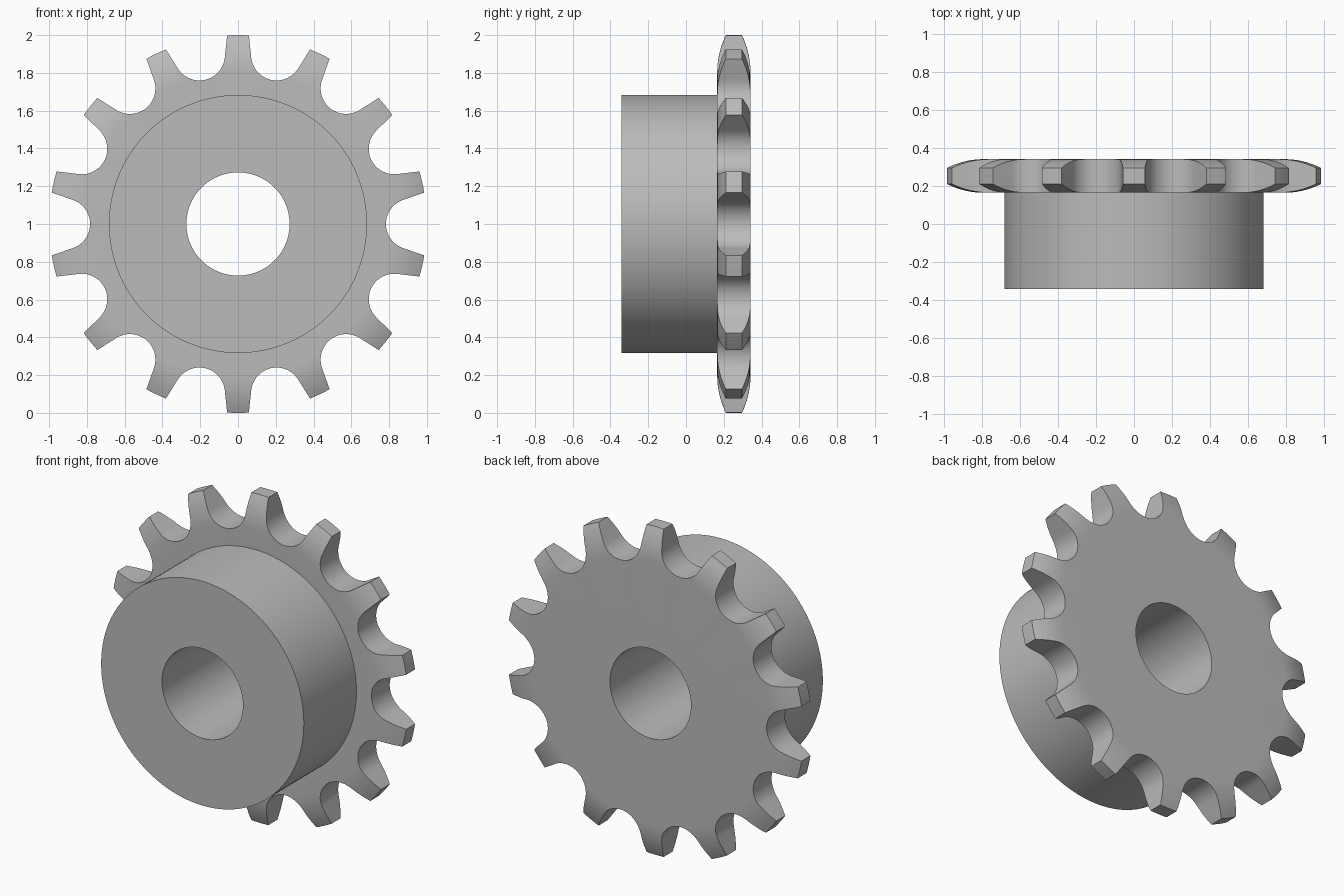
import bpy, bmesh, math
from mathutils import Matrix, Vector

cube = bpy.data.objects.get("Cube")
if cube:
    bpy.data.objects.remove(cube)

TEETH = 14
TIP_R, SIDE_R = 1.0, 0.80          # tooth tip, start of the side curve
HUB_R, BORE_R = 0.683, 0.273
FRONT, STEP, BACK = -0.342, 0.165, 0.342
SEAT_C, SEAT_R = 0.918, 0.135      # roller seat between two teeth
CENTRE = Vector((0, 0, 1))

steel = bpy.data.materials.new("plain_grey")
steel.use_nodes = True
grey = (0.5, 0.5, 0.5, 1)
steel.diffuse_color = grey
steel.node_tree.nodes["Principled BSDF"].inputs["Base Color"].default_value = grey


def make_object(name, bm):
    bmesh.ops.recalc_face_normals(bm, faces=bm.faces)
    mesh = bpy.data.meshes.new(name)
    bm.to_mesh(mesh)
    bm.free()
    mesh.materials.append(steel)
    obj = bpy.data.objects.new(name, mesh)
    bpy.context.collection.objects.link(obj)
    return obj


# Turned body: bore, hub and disc with rounded tooth sides, as (radius, y)
def side_curve(steps=8, drop=0.046):
    """Radius and inset along the arc from the flat side to the tooth tip."""
    reach = TIP_R - SIDE_R
    big = (reach ** 2 + drop ** 2) / (2 * drop)
    for i in range(steps + 1):
        d = reach * i / steps
        yield SIDE_R + d, big - math.sqrt(big ** 2 - d ** 2)


curve = list(side_curve())
profile = [(BORE_R, FRONT), (HUB_R, FRONT), (HUB_R, STEP)]
profile += [(r, STEP + inset) for r, inset in curve]
profile += [(r, BACK - inset) for r, inset in reversed(curve)]
profile += [(BORE_R, BACK)]

bm = bmesh.new()
verts = [bm.verts.new((r, y, 1)) for r, y in profile]
edges = [bm.edges.new((v, verts[i - 1])) for i, v in enumerate(verts)]
bmesh.ops.spin(bm, geom=verts + edges, cent=CENTRE, axis=(0, 1, 0),
               angle=math.tau, steps=TEETH * 12, use_duplicate=False)
bmesh.ops.remove_doubles(bm, verts=bm.verts, dist=1e-5)
body = make_object("sprocket_body", bm)

# Tooth outline: one roller seat with straight flanks, repeated around
half_pitch = math.pi / TEETH
gap = []
sweep = math.radians(70)
for i in range(25):
    a = -sweep + 2 * sweep * i / 24
    gap.append((SEAT_C - SEAT_R * math.cos(a), SEAT_R * math.sin(a)))
past_tip, half_tip = 1.03, 0.054
flank = (past_tip * math.cos(half_pitch) + half_tip * math.sin(half_pitch),
         past_tip * math.sin(half_pitch) - half_tip * math.cos(half_pitch))
gap = [(flank[0], -flank[1])] + gap + [flank]

bm = bmesh.new()
outline = []
for k in range(TEETH):
    turn = Matrix.Rotation(math.pi / 2 + (2 * k + 1) * half_pitch, 3, 'Y')
    # Rotating about Y sweeps +x towards -z, so tangents are negated
    outline += [bm.verts.new(turn @ Vector((r, -1, -t)) + CENTRE) for r, t in gap]
face = bm.faces.new(outline)
ext = bmesh.ops.extrude_face_region(bm, geom=[face])
bmesh.ops.translate(bm, vec=(0, 2, 0),
                    verts=[g for g in ext["geom"] if isinstance(g, bmesh.types.BMVert)])
cutter = make_object("tooth_outline_cutter", bm)
cutter.hide_render = True

# Keep only the part of the body inside the tooth outline
mod = body.modifiers.new("cut_teeth", 'BOOLEAN')
mod.operation = 'INTERSECT'
mod.solver = 'EXACT'
mod.object = cutter
bpy.ops.object.select_all(action='DESELECT')
bpy.context.view_layer.objects.active = body
body.select_set(True)
bpy.ops.object.modifier_apply(modifier=mod.name)
bpy.data.objects.remove(cutter)
bpy.ops.object.shade_smooth_by_angle(angle=math.radians(25))
